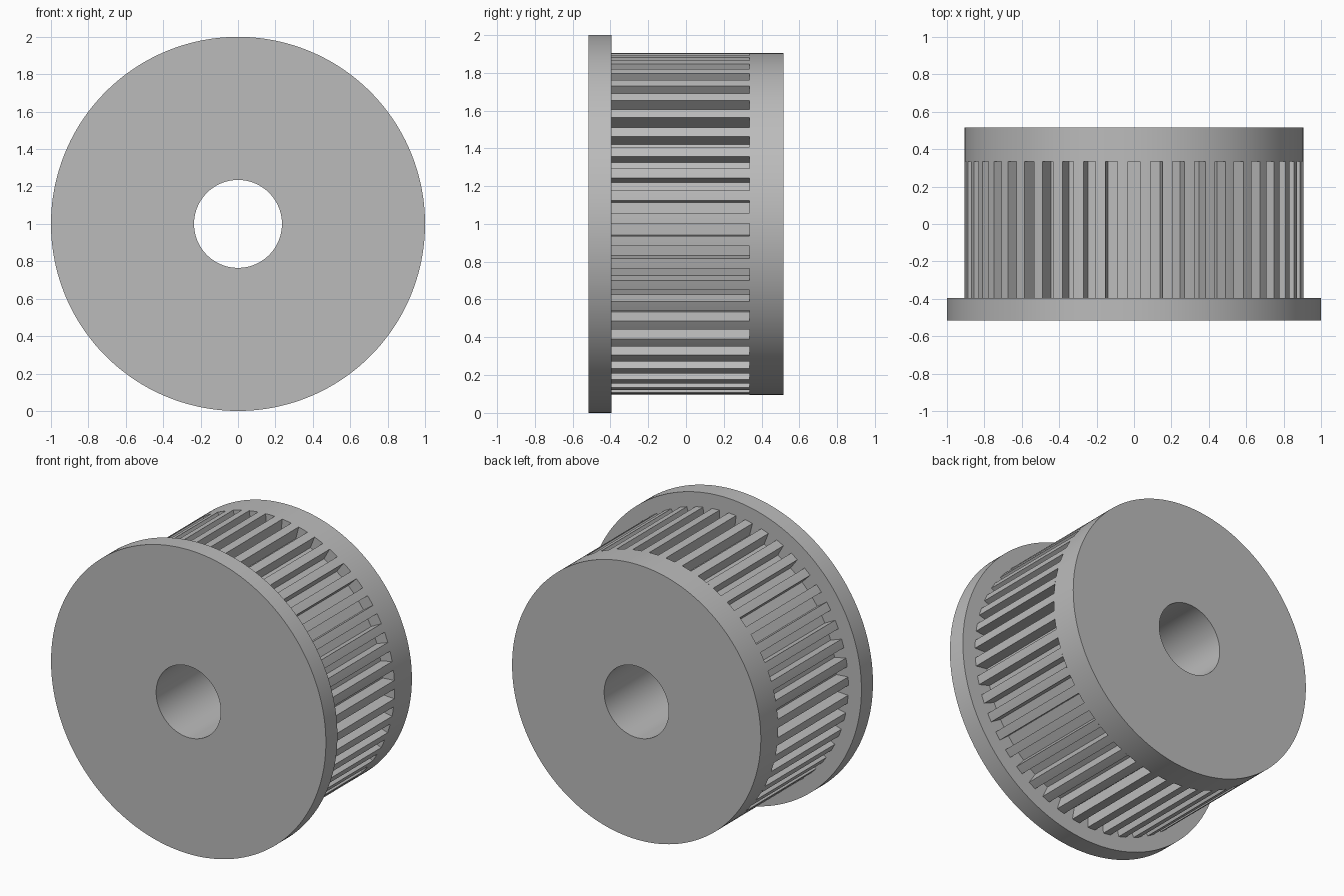
import bpy, bmesh, math

old = bpy.data.objects.get("Cube")
if old:
    bpy.data.objects.remove(old, do_unlink=True)

TEETH = 47
R_FLANGE, R_BODY, R_FLOOR, R_BORE = 1.0, 0.905, 0.82, 0.235
Y_FRONT, Y_FLANGE, Y_HUB, Y_BACK = -0.515, -0.395, 0.335, 0.515
HALF_TOP, HALF_FLOOR = 0.033, 0.031   # half widths of a groove

metal = bpy.data.materials.new("grey metal")
metal.use_nodes = True
grey = (0.5, 0.5, 0.5, 1)
metal.diffuse_color = grey
metal.node_tree.nodes["Principled BSDF"].inputs["Base Color"].default_value = grey


def polar(r, a, y):
    return (r * math.cos(a), y, 1 + r * math.sin(a))


def finish(name, bm):
    mesh = bpy.data.meshes.new(name)
    bm.to_mesh(mesh)
    bm.free()
    mesh.materials.append(metal)
    obj = bpy.data.objects.new(name, mesh)
    bpy.context.collection.objects.link(obj)
    bpy.ops.object.select_all(action='DESELECT')
    obj.select_set(True)
    bpy.context.view_layer.objects.active = obj
    bpy.ops.object.shade_smooth_by_angle(angle=math.radians(25))


def bridge(bm, ring_a, ring_b):
    n = len(ring_a)
    for i in range(n):
        j = (i + 1) % n
        bm.faces.new((ring_a[i], ring_a[j], ring_b[j], ring_b[i]))


# Turned body: bore, flange and plain hub, open where the toothed rim sits
bm = bmesh.new()
steps = TEETH * 4
profile = [(R_FLOOR, Y_FLANGE), (R_FLANGE, Y_FLANGE), (R_FLANGE, Y_FRONT),
           (R_BORE, Y_FRONT), (R_BORE, Y_BACK), (R_BODY, Y_BACK),
           (R_BODY, Y_HUB), (R_FLOOR, Y_HUB)]
rings = [[bm.verts.new(polar(r, math.tau * i / steps, y)) for i in range(steps)]
         for r, y in profile]
for a, b in zip(rings, rings[1:]):
    bridge(bm, a, b)
finish("flange_and_hub", bm)

# Toothed rim: straight-sided grooves, one centred at the top
pitch = math.tau / TEETH
edge = math.asin(HALF_TOP / R_BODY)
floor_edge = math.atan(HALF_FLOOR / R_FLOOR)
floor_r = math.hypot(R_FLOOR, HALF_FLOOR)
outline = []
for k in range(TEETH):
    mid = math.pi / 2 + k * pitch
    outline += [(floor_r, mid - floor_edge), (floor_r, mid + floor_edge)]
    land = pitch - 2 * edge
    outline += [(R_BODY, mid + edge + land * t / 3) for t in range(4)]
bm = bmesh.new()
front, back = [[bm.verts.new(polar(r, a, y)) for r, a in outline]
               for y in (Y_FLANGE, Y_HUB)]
bridge(bm, back, front)
finish("toothed_rim", bm)
